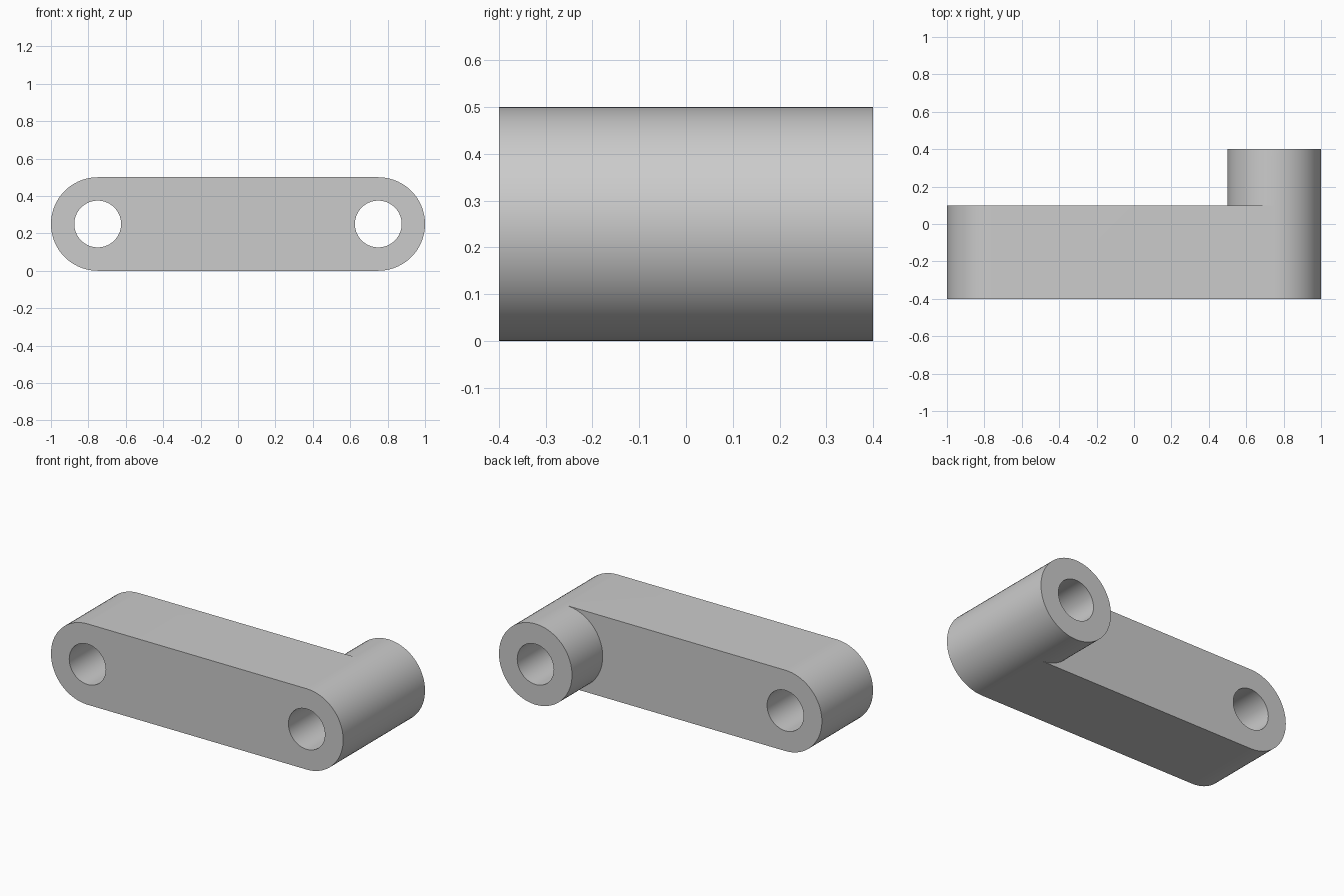
import bpy
import bmesh
from math import cos, sin, pi, radians

cube = bpy.data.objects.get("Cube")
if cube:
    bpy.data.objects.remove(cube, do_unlink=True)

FRONT, STEP, BACK = -0.4, 0.1, 0.4   # depth of front face, arm back, boss end
PIVOT_X, MID_Z = 0.75, 0.25
OUTER_R, HOLE_R = 0.25, 0.125
HALF = 36                            # segments per half circle

grey = bpy.data.materials.new("plain grey")
grey.use_nodes = True
colour = (0.6, 0.6, 0.6, 1)
grey.diffuse_color = colour
grey.node_tree.nodes["Principled BSDF"].inputs["Base Color"].default_value = colour


def arc(x, radius, start, turn):
    """Points of an arc in the x-z plane, both ends included."""
    count = round(abs(turn) / pi * HALF)
    angles = [start + turn * i / count for i in range(count + 1)]
    return [(x + radius * cos(a), MID_Z + radius * sin(a)) for a in angles]


def circle(x, radius):
    return arc(x, radius, pi / 2, 2 * pi)[:-1]


def wall(bm, loop, y0, y1):
    """Side wall sweeping a closed outline from y0 to y1."""
    near, far = ([bm.verts.new((x, y, z)) for x, z in loop] for y in (y0, y1))
    for i in range(len(loop)):
        bm.faces.new((near[i - 1], near[i], far[i], far[i - 1]))


def cap(bm, loops, y):
    """Flat face bounded by an outline and its holes."""
    edges = []
    for loop in loops:
        verts = [bm.verts.new((x, y, z)) for x, z in loop]
        edges += [bm.edges.new((verts[i - 1], verts[i])) for i in range(len(verts))]
    bmesh.ops.triangle_fill(bm, edges=edges, use_beauty=True,
                            use_dissolve=False, normal=(0, 1, 0))


# Outlines
left_arc = arc(-PIVOT_X, OUTER_R, pi / 2, pi)
arm_outline = left_arc + arc(PIVOT_X, OUTER_R, -pi / 2, pi)
arm_back = left_arc + arc(PIVOT_X, OUTER_R, -pi / 2, -pi)
boss = circle(PIVOT_X, OUTER_R)
left_hole = circle(PIVOT_X, HOLE_R)
right_hole = circle(-PIVOT_X, HOLE_R)

bm = bmesh.new()
# Arm with rounded ends
cap(bm, [arm_outline, left_hole, right_hole], FRONT)
wall(bm, arm_outline, FRONT, STEP)
cap(bm, [arm_back, right_hole], STEP)
# Cylindrical boss behind the arm
wall(bm, boss, STEP, BACK)
cap(bm, [boss, left_hole], BACK)
# Through holes
wall(bm, left_hole, FRONT, BACK)
wall(bm, right_hole, FRONT, STEP)

bmesh.ops.remove_doubles(bm, verts=bm.verts[:], dist=0.0001)
bmesh.ops.recalc_face_normals(bm, faces=bm.faces[:])
bmesh.ops.dissolve_limit(bm, angle_limit=radians(0.5),
                         verts=bm.verts[:], edges=bm.edges[:])

mesh = bpy.data.meshes.new("crank_arm")
bm.to_mesh(mesh)
bm.free()
mesh.materials.append(grey)
arm = bpy.data.objects.new("crank_arm", mesh)
bpy.context.collection.objects.link(arm)

# Smooth round walls, crisp rims
bpy.ops.object.select_all(action="DESELECT")
arm.select_set(True)
bpy.context.view_layer.objects.active = arm
bpy.ops.object.shade_smooth_by_angle(angle=radians(30))
